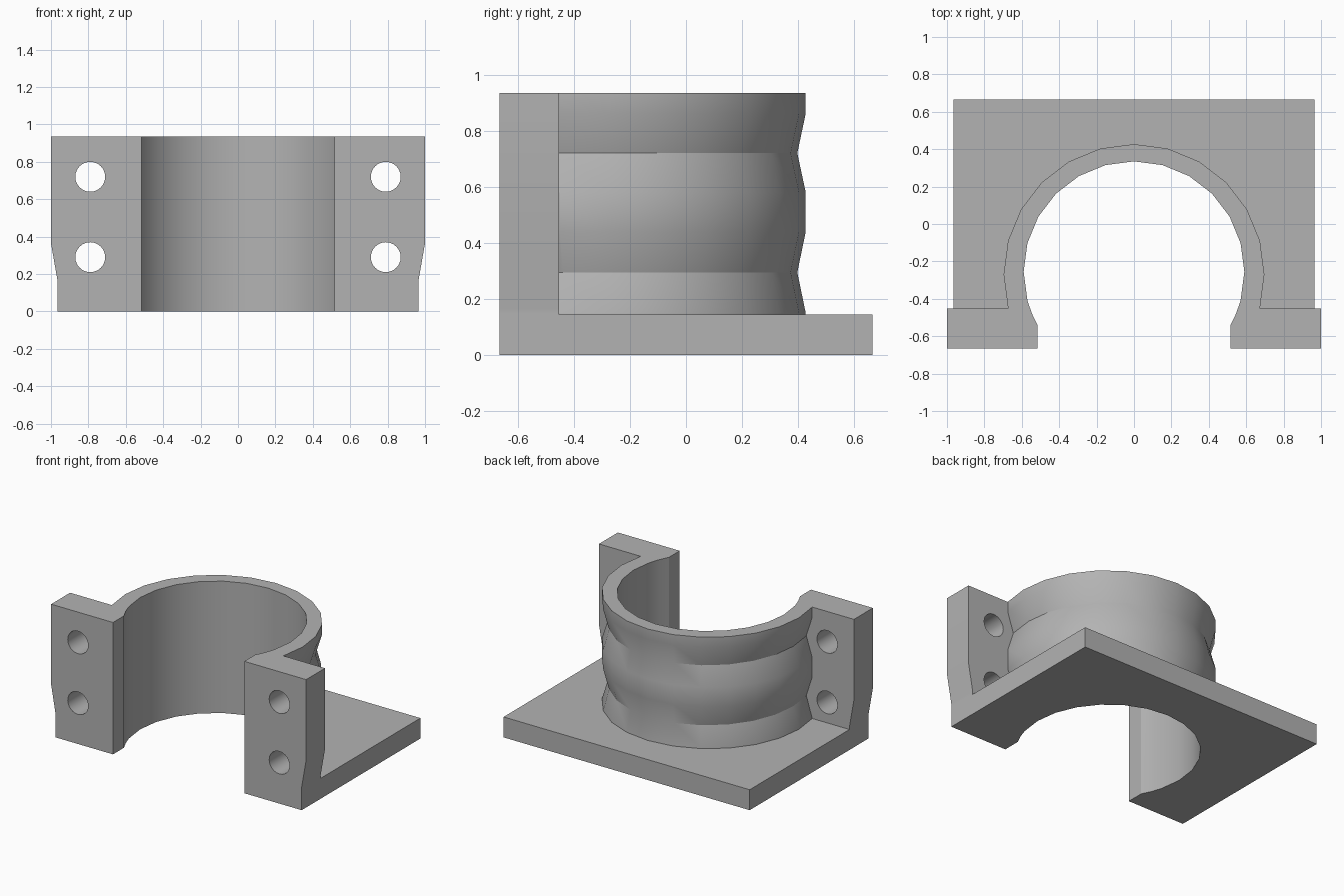
import bpy, bmesh
from math import sin, cos, radians

if "Cube" in bpy.data.objects:
    bpy.data.objects.remove(bpy.data.objects["Cube"])

TOP, PLATE_TOP = 0.935, 0.145
FRONT, FLANGE_BACK = -0.665, -0.453

grey = bpy.data.materials.new("plain grey")
grey.use_nodes = True
grey.diffuse_color = (0.45, 0.45, 0.45, 1)
grey.node_tree.nodes["Principled BSDF"].inputs["Base Color"].default_value = (0.45, 0.45, 0.45, 1)


def loft(name, rings):
    """Solid through matching rings of points, capped at both ends."""
    bm = bmesh.new()
    rows = [[bm.verts.new(p) for p in ring] for ring in rings]
    n = len(rows[0])
    for a, b in zip(rows, rows[1:]):
        for i in range(n):
            j = (i + 1) % n
            bm.faces.new((a[i], a[j], b[j], b[i]))
    bm.faces.new(rows[0][::-1])
    bm.faces.new(rows[-1])
    bmesh.ops.recalc_face_normals(bm, faces=bm.faces)
    mesh = bpy.data.meshes.new(name)
    bm.to_mesh(mesh)
    bm.free()
    mesh.materials.append(grey)
    ob = bpy.data.objects.new(name, mesh)
    bpy.context.collection.objects.link(ob)
    return ob


def combine(target, other, operation):
    mod = target.modifiers.new(operation.lower(), 'BOOLEAN')
    mod.operation, mod.solver, mod.object = operation, 'EXACT', other
    bpy.context.view_layer.objects.active = target
    bpy.ops.object.modifier_apply(modifier=mod.name)
    bpy.data.objects.remove(other)


def arc(angles, radius, cy):
    return [(radius * sin(radians(a)), cy + radius * cos(radians(a))) for a in angles]


# Base plate
plan = [(-0.965, FRONT), (0.965, FRONT), (0.965, 0.665), (-0.965, 0.665)]
bracket = loft("clamp_bracket", [[(x, y, z) for x, y in plan] for z in (0, PLATE_TOP)])

# Bolt flanges, widening towards the top
side = [(0.965, 0), (0.965, 0.165), (1, 0.365), (1, TOP)]
outline = side + [(-x, z) for x, z in reversed(side)]
flanges = loft("bolt_flanges", [[(x, y, z) for x, z in outline] for y in (FRONT, FLANGE_BACK)])
combine(bracket, flanges, 'UNION')

# Collar with two shallow V grooves, deeper at the sides
levels = [(0.05, 0), (0.15, 0), (0.295, 1), (0.44, 0), (0.58, 0), (0.72, 1), (0.862, 0), (TOP, 0)]
rings = []
for z, groove in levels:
    ring = []
    for a in range(-105, 106, 15):
        depth = groove * (0.03 + 0.016 * sin(radians(a)) ** 2)
        x, y = arc([a], 0.697 - depth, -0.27)[0]
        ring.append((x, y, z))
    rings.append(ring + [(0.6, -0.56, z), (-0.6, -0.56, z)])
combine(bracket, loft("collar", rings), 'UNION')

# Bore, open to the front
half = arc(list(range(0, 106, 15)) + [112, 119.2], 0.59, -0.255) + [(0.515, -0.8)]
plan = half + [(-x, y) for x, y in reversed(half[1:])]
bore = loft("bore_cutter", [[(x, y, z) for x, y in plan] for z in (-0.1, 1.1)])
combine(bracket, bore, 'DIFFERENCE')

# Bolt holes
for x in (-0.79, 0.79):
    for z in (0.29, 0.72):
        circle = arc(range(0, 360, 15), 0.08, z)
        hole = loft("hole_cutter", [[(x + u, y, v) for u, v in circle] for y in (-0.8, -0.4)])
        combine(bracket, hole, 'DIFFERENCE')

# Smooth curves, crisp edges
bpy.ops.object.select_all(action='DESELECT')
bracket.select_set(True)
bpy.context.view_layer.objects.active = bracket
bpy.ops.object.shade_smooth_by_angle(angle=radians(25))
